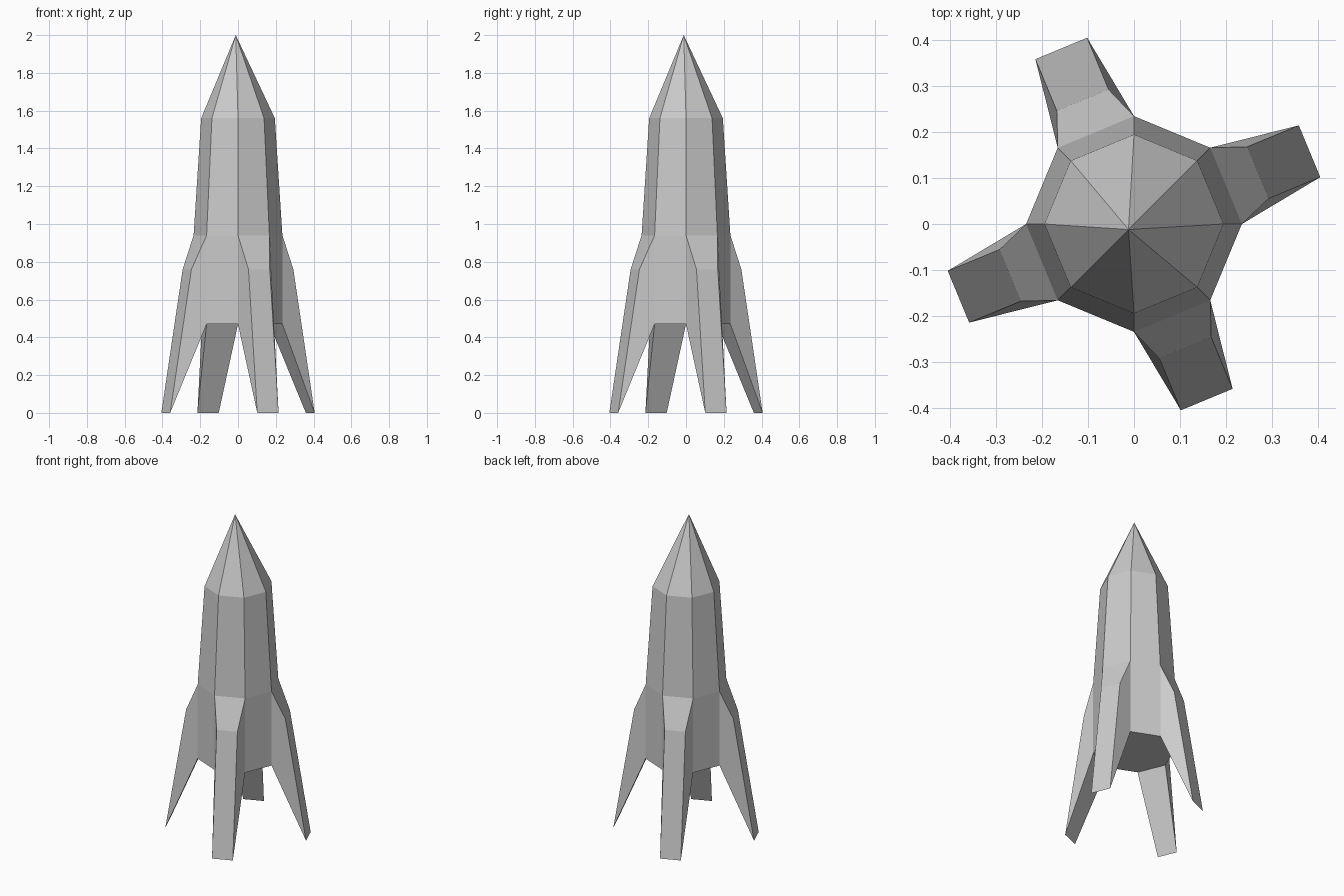
import bpy, bmesh
from math import cos, sin, pi
from mathutils import Vector

if "Cube" in bpy.data.objects:
    bpy.data.objects.remove(bpy.data.objects["Cube"])

SIDES = 8
bm = bmesh.new()

def ring(radius, z):
    return [bm.verts.new((radius * cos(2 * pi * i / SIDES),
                          radius * sin(2 * pi * i / SIDES), z)) for i in range(SIDES)]

# Octagonal hull: lower band, tapered upper band, flat base
base, waist, shoulder = ring(0.235, 0.47), ring(0.235, 0.94), ring(0.195, 1.56)
apex = bm.verts.new((-0.012, -0.012, 2.0))
bm.faces.new(base[::-1])
fin_faces = []
for i in range(SIDES):
    j = (i + 1) % SIDES
    lower = bm.faces.new((base[i], base[j], waist[j], waist[i]))
    bm.faces.new((waist[i], waist[j], shoulder[j], shoulder[i]))
    # Nose cone
    bm.faces.new((shoulder[i], shoulder[j], apex))
    if i % 2 == 0:
        fin_faces.append((lower, 2 * pi * (i + 0.5) / SIDES))

# Four fins: extrude every other lower panel outward and down to the ground
for face, angle in fin_faces:
    out = Vector((cos(angle), sin(angle), 0))
    side = Vector((-sin(angle), cos(angle), 0))
    outer = bmesh.ops.extrude_discrete_faces(bm, faces=[face])["faces"][0]
    for v in outer.verts:
        radius, z = (0.292, 0.76) if v.co.z > 0.7 else (0.414, 0.0)
        half = 0.061 if v.co.dot(side) > 0 else -0.061
        v.co = out * radius + side * half + Vector((0, 0, z))

bmesh.ops.recalc_face_normals(bm, faces=bm.faces)
mesh = bpy.data.meshes.new("rocket")
bm.to_mesh(mesh)
bm.free()
bpy.context.collection.objects.link(bpy.data.objects.new("rocket", mesh))
